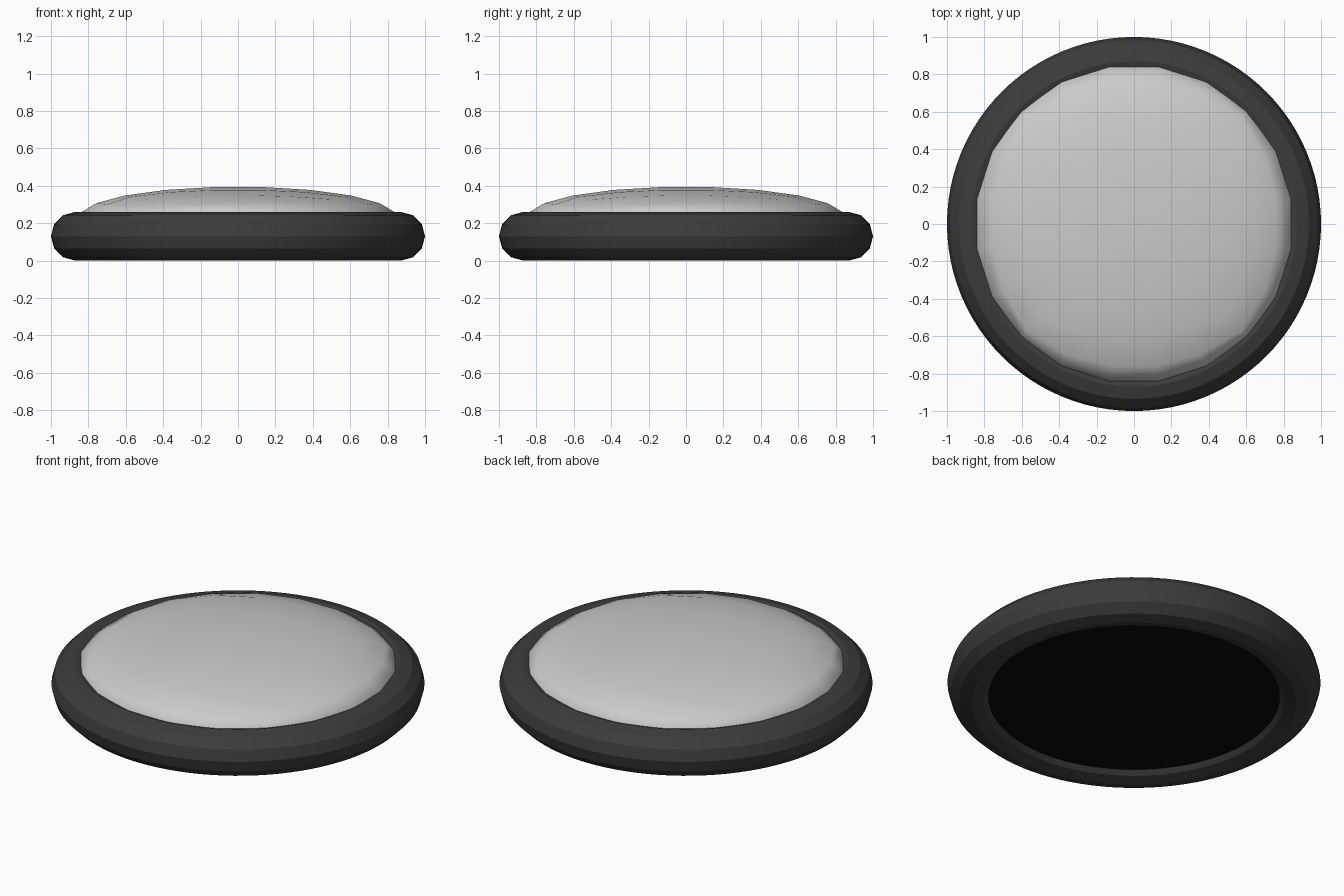
import bpy, bmesh, math

if "Cube" in bpy.data.objects:
    bpy.data.objects.remove(bpy.data.objects["Cube"])


def paint(obj, name, rgb):
    mat = bpy.data.materials.new(name)
    mat.diffuse_color = (*rgb, 1)
    mat.use_nodes = True
    mat.node_tree.nodes["Principled BSDF"].inputs["Base Color"].default_value = mat.diffuse_color
    obj.data.materials.append(mat)


# Outer ring: round tyre with a twelve-sided section
bpy.ops.mesh.primitive_torus_add(major_radius=0.87, minor_radius=0.13,
                                 major_segments=96, minor_segments=12,
                                 location=(0, 0, 0.13))
ring = bpy.context.object
ring.name = "outer_ring"
bpy.ops.object.shade_smooth_by_angle(angle=math.radians(25))
paint(ring, "dark_rubber", (0.045, 0.045, 0.045))

# Dome: cube split 5 x 5 per side, rounded into a flattened ball
bm = bmesh.new()
bmesh.ops.create_cube(bm, size=2)
bmesh.ops.subdivide_edges(bm, edges=bm.edges[:], cuts=4, use_grid_fill=True)
for v in bm.verts:
    for i in range(3):
        v.co[i] = math.tan(v.co[i] * math.pi / 4)
    v.co.normalize()
    v.co.x *= 0.86
    v.co.y *= 0.86
    v.co.z *= 0.165
mesh = bpy.data.meshes.new("dome")
bm.to_mesh(mesh)
bm.free()
for p in mesh.polygons:
    p.use_smooth = True
dome = bpy.data.objects.new("dome", mesh)
dome.location.z = 0.232
bpy.context.collection.objects.link(dome)

# Base plate: thin black disc closing the underside
bpy.ops.mesh.primitive_cylinder_add(vertices=96, radius=0.80, depth=0.03,
                                    location=(0, 0, 0.057))
plate = bpy.context.object
plate.name = "base_plate"
bpy.ops.object.shade_smooth_by_angle(angle=math.radians(30))
paint(plate, "black_base", (0.003, 0.003, 0.003))
